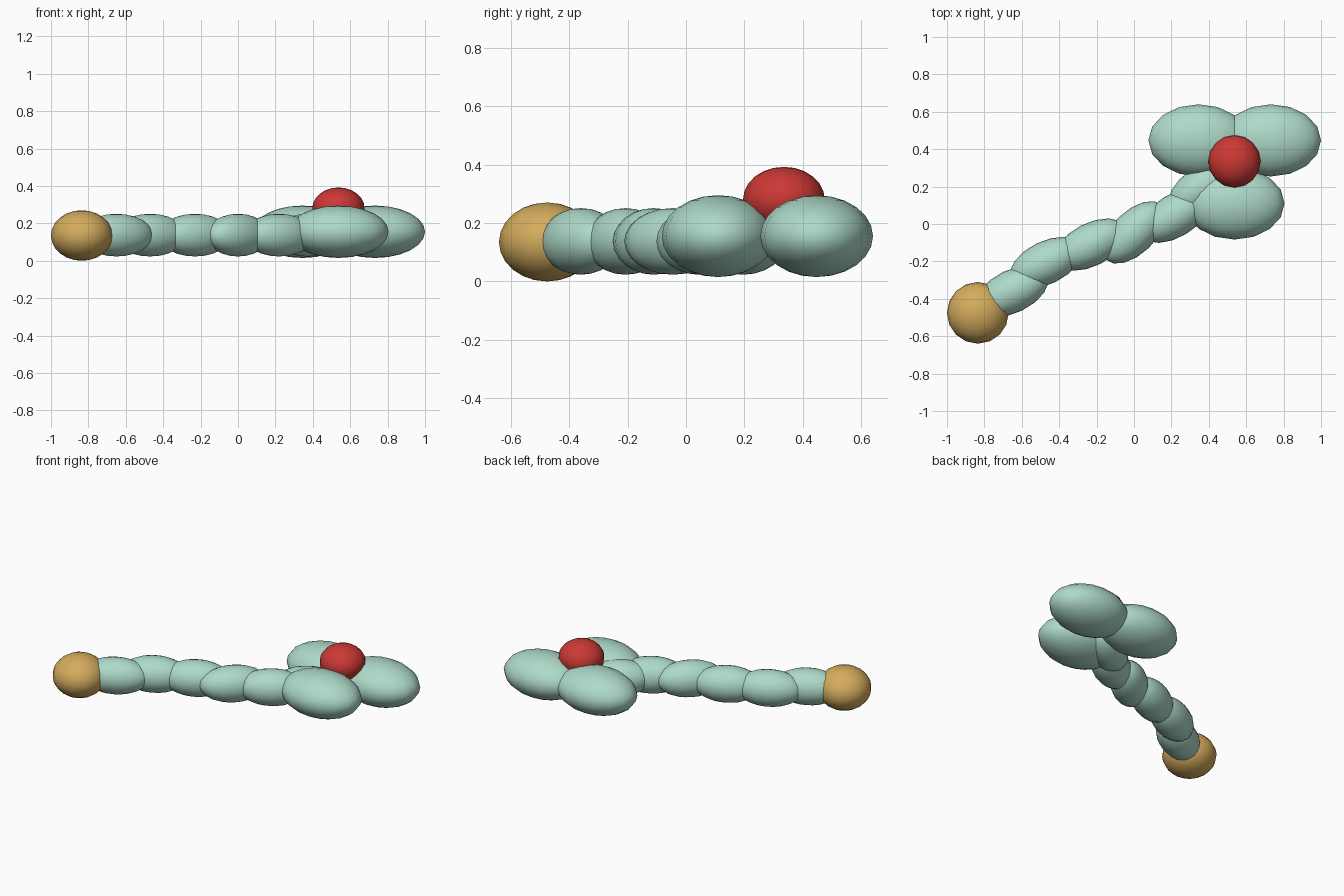
import bpy
import math

if "Cube" in bpy.data.objects:
    bpy.data.objects.remove(bpy.data.objects["Cube"])


def material(name, rgb):
    m = bpy.data.materials.new(name)
    m.diffuse_color = (*rgb, 1)
    m.use_nodes = True
    m.node_tree.nodes["Principled BSDF"].inputs["Base Color"].default_value = m.diffuse_color
    return m


MINT = material("mint", (0.42, 0.70, 0.58))
GOLD = material("gold", (0.66, 0.41, 0.11))
RED = material("red", (0.60, 0.04, 0.035))


def blob(name, centre, radii, mat, angle=0):
    """Smooth low-resolution ellipsoid, turned about z by angle degrees."""
    bpy.ops.mesh.primitive_uv_sphere_add(segments=16, ring_count=12, radius=1, location=centre,
                                         rotation=(0, 0, math.radians(angle)))
    ob = bpy.context.object
    ob.name = name
    ob.scale = radii
    ob.data.materials.append(mat)
    bpy.ops.object.shade_smooth()
    return ob


# round end of the stem
blob("stem_end", (-0.835, -0.475, 0.135), (0.165, 0.165, 0.135), GOLD)

# winding stem: x, y, heading
stem = [(-0.65, -0.36, 26), (-0.47, -0.207, 26), (-0.23, -0.11, 27),
        (0.0, -0.045, 44), (0.22, 0.045, 31), (0.37, 0.195, 33)]
for i, (x, y, a) in enumerate(stem):
    blob(f"stem_segment_{i + 1}", (x, y, 0.137), (0.21, 0.115, 0.114), MINT, a)

# three lobes at the head
for name, x, y in [("left_lobe", 0.345, 0.447), ("right_lobe", 0.732, 0.447),
                   ("front_lobe", 0.537, 0.11)]:
    blob(name, (x, y, 0.155), (0.268, 0.193, 0.14), MINT)

# berry on top
blob("berry", (0.537, 0.335, 0.28), (0.14, 0.14, 0.112), RED)
